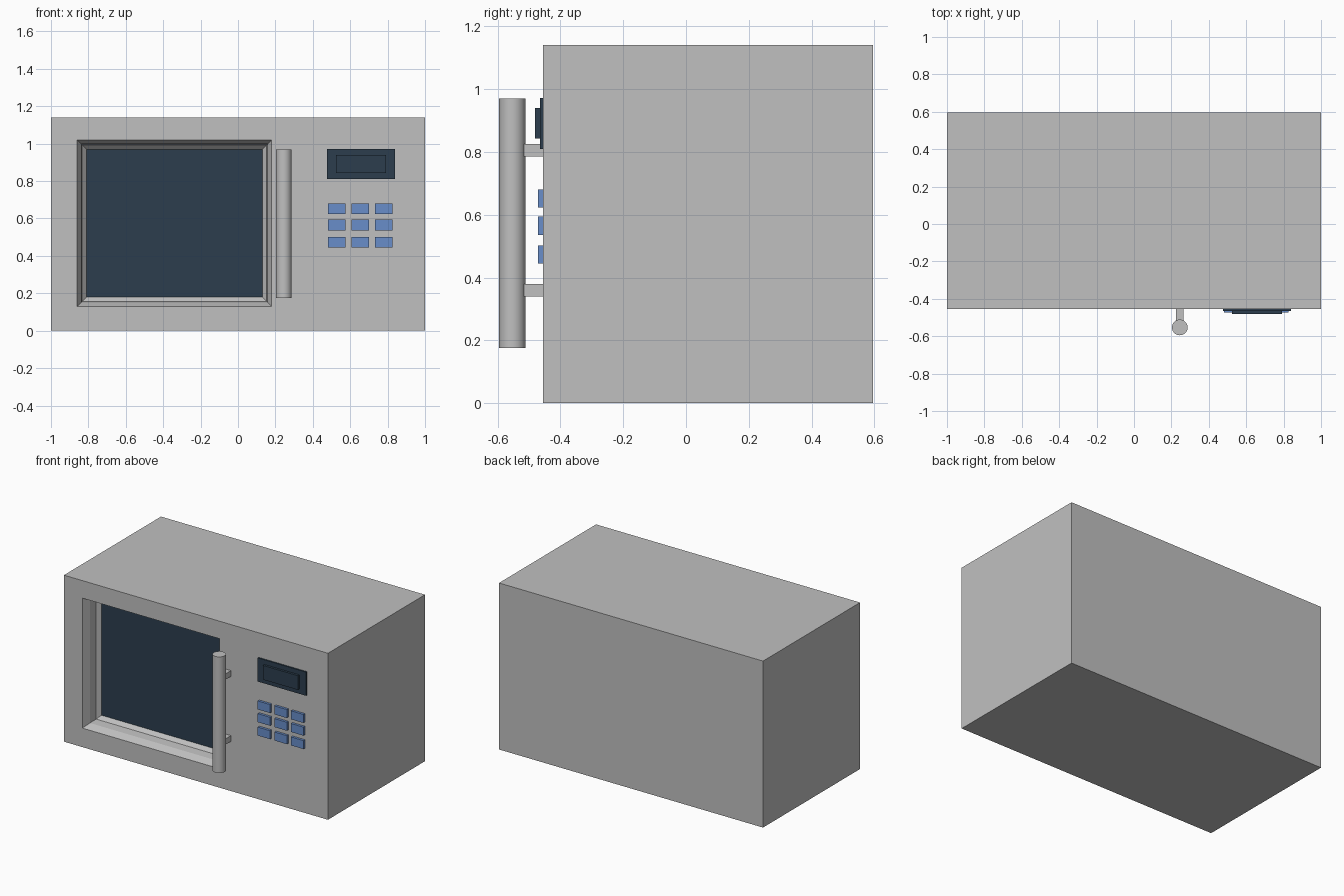
import bpy, bmesh, math

default = bpy.data.objects.get("Cube")
if default:
    bpy.data.objects.remove(default, do_unlink=True)


def material(name, colour):
    m = bpy.data.materials.new(name)
    m.use_nodes = True
    rgba = (*colour, 1)
    m.diffuse_color = rgba
    m.node_tree.nodes["Principled BSDF"].inputs["Base Color"].default_value = rgba
    return m


grey = material("light_grey", (0.527, 0.527, 0.527))
dark = material("dark_glass", (0.025, 0.048, 0.076))
blue = material("button_blue", (0.14, 0.27, 0.59))

FRONT, BACK, HEIGHT = -0.455, 0.595, 1.14


def add_object(name, bm, *mats):
    bmesh.ops.recalc_face_normals(bm, faces=bm.faces)
    mesh = bpy.data.meshes.new(name)
    bm.to_mesh(mesh)
    bm.free()
    for m in mats:
        mesh.materials.append(m)
    obj = bpy.data.objects.new(name, mesh)
    bpy.context.collection.objects.link(obj)
    return obj


def box(name, x0, x1, y0, y1, z0, z1, mat):
    bm = bmesh.new()
    bmesh.ops.create_cube(bm, size=1)
    for v in bm.verts:
        v.co.x = x1 if v.co.x > 0 else x0
        v.co.y = y1 if v.co.y > 0 else y0
        v.co.z = z1 if v.co.z > 0 else z0
    return add_object(name, bm, mat)


# Casing: rectangles joined from the back, round the front, into the window
def rectangle(bm, x0, x1, z0, z1, y):
    return [bm.verts.new((x, y, z)) for x, z in ((x0, z0), (x1, z0), (x1, z1), (x0, z1))]


bm = bmesh.new()
rings = [rectangle(bm, -1, 1, 0, HEIGHT, y) for y in (BACK, FRONT)]
for inset, depth in ((0, 0), (0.022, 0.05), (0.027, 0.11), (0.05, 0.135)):
    rings.append(rectangle(bm, -0.86 + inset, 0.18 - inset,
                           0.13 + inset, 1.02 - inset, FRONT + depth))
for a, b in zip(rings, rings[1:]):
    for i in range(4):
        j = (i + 1) % 4
        bm.faces.new((a[i], a[j], b[j], b[i]))
bm.faces.new(rings[0])
bm.faces.new(rings[-1]).material_index = 1
add_object("casing_with_window", bm, grey, dark)

# Door handle and its two brackets
HANDLE_X, HANDLE_Y = 0.245, -0.553
bpy.ops.mesh.primitive_cylinder_add(vertices=32, radius=0.042, depth=0.795,
                                    location=(HANDLE_X, HANDLE_Y, 0.5725))
handle = bpy.context.object
handle.name = "door_handle"
handle.data.materials.append(grey)
bpy.ops.object.shade_smooth_by_angle(angle=math.radians(40))
for label, z in (("lower", 0.36), ("upper", 0.805)):
    box(label + "_handle_bracket", HANDLE_X - 0.02, HANDLE_X + 0.02,
        HANDLE_Y + 0.03, FRONT + 0.01, z - 0.02, z + 0.02, grey)

# Display panel with raised screen
box("display_panel", 0.475, 0.84, FRONT - 0.01, FRONT + 0.01, 0.81, 0.972, dark)
box("display_screen", 0.525, 0.79, FRONT - 0.026, FRONT, 0.843, 0.94, dark)

# Keypad
for row, z in enumerate((0.652, 0.565, 0.473)):
    for col in range(3):
        x = 0.527 + 0.126 * col
        box(f"button_{row + 1}_{col + 1}", x - 0.047, x + 0.047,
            FRONT - 0.017, FRONT + 0.01, z - 0.029, z + 0.029, blue)
